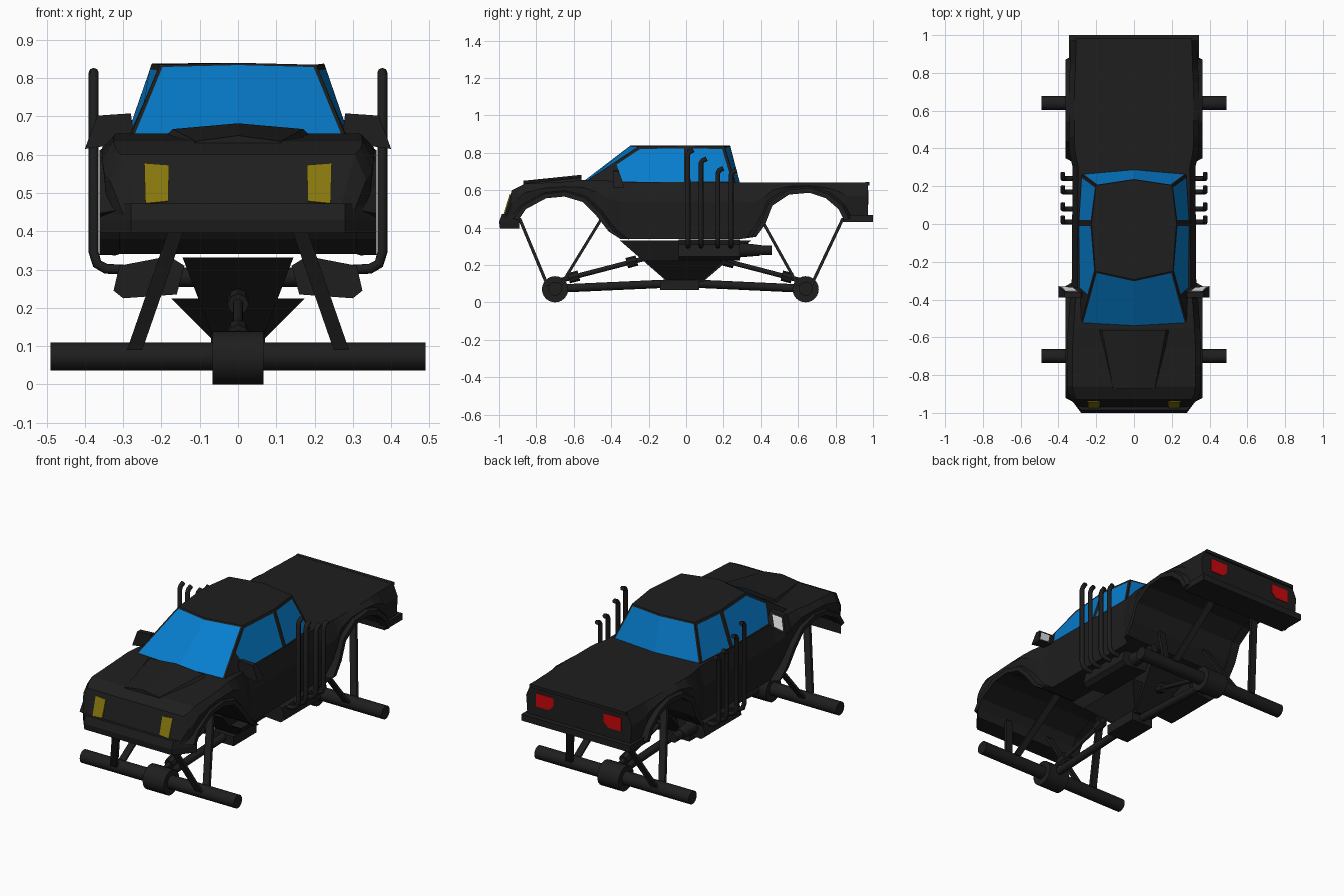
import bpy, bmesh, math
from mathutils import Vector

if "Cube" in bpy.data.objects:
    bpy.data.objects.remove(bpy.data.objects["Cube"], do_unlink=True)


def material(name, rgb):
    m = bpy.data.materials.new(name)
    m.use_nodes = True
    m.diffuse_color = (*rgb, 1)
    m.node_tree.nodes["Principled BSDF"].inputs["Base Color"].default_value = (*rgb, 1)
    return m


BLACK = material("matte_black", (.013, .013, .013))
GLASS = material("blue_glass", (.002, .205, .61))
YELLOW = material("headlight_yellow", (.25, .19, .004))
RED = material("taillight_red", (.6, .002, .003))
SILVER = material("mirror_silver", (.75, .75, .75))


def finish(name, bm, *mats):
    bmesh.ops.recalc_face_normals(bm, faces=bm.faces)
    me = bpy.data.meshes.new(name)
    bm.to_mesh(me)
    bm.free()
    for m in mats:
        me.materials.append(m)
    ob = bpy.data.objects.new(name, me)
    bpy.context.collection.objects.link(ob)
    return ob


def loft(name, rings, mat=BLACK):
    """Skin a row of closed rings and cap both ends."""
    bm = bmesh.new()
    rows = [[bm.verts.new(p) for p in r] for r in rings]
    n = len(rows[0])
    for a, b in zip(rows, rows[1:]):
        for i in range(n):
            j = (i + 1) % n
            bm.faces.new((a[i], a[j], b[j], b[i]))
    bm.faces.new(rows[0])
    bm.faces.new(rows[-1])
    return finish(name, bm, mat)


def rect(hx, y0, y1, z, cx=0):
    return [(cx - hx, y0, z), (cx + hx, y0, z), (cx + hx, y1, z), (cx - hx, y1, z)]


def box(name, hx, y0, y1, z0, z1):
    return loft(name, [rect(hx, y0, y1, z0), rect(hx, y0, y1, z1)])


def select_only(ob):
    bpy.ops.object.select_all(action='DESELECT')
    ob.select_set(True)
    bpy.context.view_layer.objects.active = ob


def tube(name, a, b, r, r2=None, sides=16):
    a, b = Vector(a), Vector(b)
    q = (b - a).to_track_quat('Z', 'Y')
    rings = []
    for c, rad in ((a, r), (b, r if r2 is None else r2)):
        rings.append([c + q @ Vector((rad * math.cos(t), rad * math.sin(t), 0))
                      for t in (2 * math.pi * i / sides for i in range(sides))])
    select_only(loft(name, rings))
    bpy.ops.object.shade_smooth_by_angle(angle=math.radians(40))


def plate(name, pts, normal, mat):
    n = Vector(normal).normalized() * .004
    return loft(name, [[Vector(p) - n for p in pts], [Vector(p) + n for p in pts]], mat)


SIDES = (("left", 1), ("right", -1))

# Body shell: y, underside, top, half width
stations = [
    (-.97, .40, .47, .30), (-.93, .41, .60, .335),
    (-.90, .44, .615, .35), (-.86, .50, .635, .355), (-.75, .56, .64, .355),
    (-.65, .57, .645, .355), (-.55, .54, .655, .35), (-.48, .47, .655, .345),
    (-.41, .38, .65, .34), (-.35, .34, .642, .33), (.30, .34, .642, .325),
    (.37, .35, .642, .34), (.42, .42, .642, .345), (.46, .52, .642, .345),
    (.55, .58, .642, .345), (.66, .59, .642, .345), (.75, .56, .642, .345),
    (.82, .50, .642, .34), (.85, .44, .642, .34), (.972, .44, .642, .335)]
rings = []
for y, zb, zt, w in stations:
    half = [(w - .01, zb), (w, zb + (zt - zb) * .65), (w - .03, zt)]
    rings.append([(x, y, z) for x, z in half] + [(-x, y, z) for x, z in reversed(half)])
loft("body", rings)

# Wheel arch flares follow the arch cut-outs
for end, arch, cy in (("front", stations[2:10], -.66), ("rear", stations[11:19], .62)):
    for side, s in SIDES:
        rings = []
        for y, z, _, _ in arch:
            d = Vector((0, y - cy, z - .36)).normalized()
            p = Vector((0, y, z))
            rings.append([p + d * off + Vector((s * x, 0, 0)) for x, off in
                          ((.31, -.004), (.362, -.004), (.362, .022), (.32, .045))])
        loft(f"{end}_flare_{side}", rings)

# Bumpers, bed lip and hood scoop
box("rear_bumper", .345, .84, 1.0, .43, .467)
box("bed_lip", .306, .96, .982, .625, .643)
loft("front_bumper", [[(-.362, -.89, z), (-.28, y, z), (.28, y, z), (.362, -.89, z)]
                      for y, z in ((-.995, .395), (-1, .43), (-.985, .472))])
loft("hood_scoop", [[(-w, y, zb), (-w * .85, y, zt - .015), (0, y, zt),
                     (w * .85, y, zt - .015), (w, y, zb)]
                    for y, w, zb, zt in ((-.87, .13, .6, .65), (-.56, .2, .64, .682))])

# Cab with inset glass
half = [(0, -.545, .65), (.283, -.535, .645), (.293, -.35, .63), (.243, -.39, .742),
        (.297, .005, .63), (.28, .265, .632), (0, .29, .632), (.205, -.25, .835),
        (.225, .005, .838), (.2, .205, .835), (0, .235, .84), (0, -.295, .84)]
panels = {"windshield": (0, 1, 3, 7, 11), "pillar": (1, 2, 3), "door": (2, 4, 8, 7, 3),
          "quarter": (4, 5, 9, 8), "rear": (5, 6, 10, 9), "roof": (11, 7, 8, 9, 10),
          "floor": (0, 1, 2, 4, 5, 6)}
bm = bmesh.new()
made = {k: [] for k in panels}
for _, s in SIDES:
    vs = [bm.verts.new((s * x, y, z)) for x, y, z in half]
    for k, ids in panels.items():
        made[k].append(bm.faces.new([vs[i] for i in ids]))
bmesh.ops.remove_doubles(bm, verts=bm.verts, dist=1e-4)
bmesh.ops.recalc_face_normals(bm, faces=bm.faces)
for k in ("windshield", "rear"):
    bmesh.ops.inset_region(bm, faces=made[k], thickness=.01, use_even_offset=True)
for k in ("door", "quarter"):
    bmesh.ops.inset_individual(bm, faces=made[k], thickness=.016, use_even_offset=True)
for k in ("windshield", "rear", "door", "quarter"):
    for f in made[k]:
        f.material_index = 1
finish("cab", bm, BLACK, GLASS)

for side, s in SIDES:
    # Lamps
    plate(f"headlight_{side}", [(s * x, -.972 + (z - .47) * .31, z) for x, z in
                                ((.182, .478), (.242, .472), (.245, .577), (.18, .572))],
          (0, -1, .31), YELLOW)
    plate(f"taillight_{side}", [(s * x, .972, z) for x, z in
                                ((.16, .55), (.19, .522), (.27, .522), (.27, .598), (.16, .598))],
          (0, 1, 0), RED)

    # Door mirror
    shape = [(.27, .64), (.28, .708), (.368, .702), (.40, .615), (.33, .625)]
    loft(f"mirror_{side}", [[(s * x, -.39, z) for x, z in shape],
                            [(s * x, -.345 + (.66 - z) * .35, z) for x, z in shape]])
    plate(f"mirror_glass_{side}", [(s * x, -.348 + (.66 - z) * .35, z) for x, z in
                                   ((.30, .694), (.36, .69), (.385, .628), (.325, .637))],
          (0, 1, .35), SILVER)

    # Exhaust manifold, cross pipe and tail
    shape = [(.14, .31), (.18, .335), (.31, .31), (.325, .245), (.30, .225), (.16, .235)]
    loft(f"manifold_{side}", [[(s * x, y, z) for x, z in shape] for y in (-.04, .29)])
    tube(f"cross_pipe_{side}", (s * .05, .1, .28), (s * .16, .1, .28), .025)
    tube(f"tail_{side}", (s * .24, .28, .28), (s * .24, .4, .278), .04, .028)
    tube(f"tail_tip_{side}", (s * .24, .4, .278), (s * .24, .46, .278), .025)

    # Upright exhaust stacks with bent tips
    for i, (y, top) in enumerate(((.01, .815), (.08, .768), (.17, .717), (.24, .707))):
        path = [(.3, y, .3), (.345, y, .302), (.368, y, .315), (.377, y, .345),
                (.377, y, top - .025), (.377, y + .008, top - .01), (.377, y + .03, top)]
        cu = bpy.data.curves.new(f"stack_{side}_{i + 1}", 'CURVE')
        cu.dimensions = '3D'
        cu.bevel_depth = .013
        cu.bevel_resolution = 2
        cu.use_fill_caps = True
        sp = cu.splines.new('POLY')
        sp.points.add(len(path) - 1)
        for pt, (x, py, z) in zip(sp.points, path):
            pt.co = (s * x, py, z, 1)
        cu.materials.append(BLACK)
        ob = bpy.data.objects.new(cu.name, cu)
        bpy.context.collection.objects.link(ob)
        select_only(ob)
        bpy.ops.object.convert(target='MESH')

    # Suspension struts are flat bars, wide across the car
    for end, y, outer, inner in (("front", -.705, -.89, -.45), ("rear", .635, .84, .4)):
        for part, dy, ty in (("outer", .035, outer), ("inner", -.035, inner)):
            by = y + math.copysign(dy, dy * y)
            loft(f"{end}_{part}_strut_{side}",
                 [rect(.02, by - .009, by + .009, .09, s * .27),
                  rect(.02, ty - .009, ty + .009, .45, s * .145)])

# Axles, differentials, trailing bars and drive shafts
for end, y, bar_y, shaft_y in (("front", -.7, -.1, -.2), ("rear", .64, .05, .14)):
    tube(f"{end}_axle", (-.49, y, .073), (.49, y, .073), .037, sides=24)
    tube(f"{end}_differential", (-.067, y, .07), (.067, y, .07), .07, sides=24)
    tube(f"{end}_trailing_bar", (0, y, .073), (0, bar_y, .1), .022)
    a, b = Vector((0, y, .11)), Vector((0, shaft_y, .24))
    tube(f"{end}_drive_shaft", a, b, .013)
    for i, t in enumerate((.2, .82)):
        d = (b - a).normalized() * .028
        c = a.lerp(b, t)
        tube(f"{end}_shaft_joint_{i + 1}", c - d, c + d, .028, sides=8)

# Chassis pan
loft("chassis_pan", [rect(.145, -.355, .35, .332), rect(.06, -.1, .09, .11)])
loft("chassis_brace", [rect(.175, -.22, .2, .225), rect(.07, -.1, .09, .12)])
box("transfer_case", .07, -.14, .07, .065, .12)
